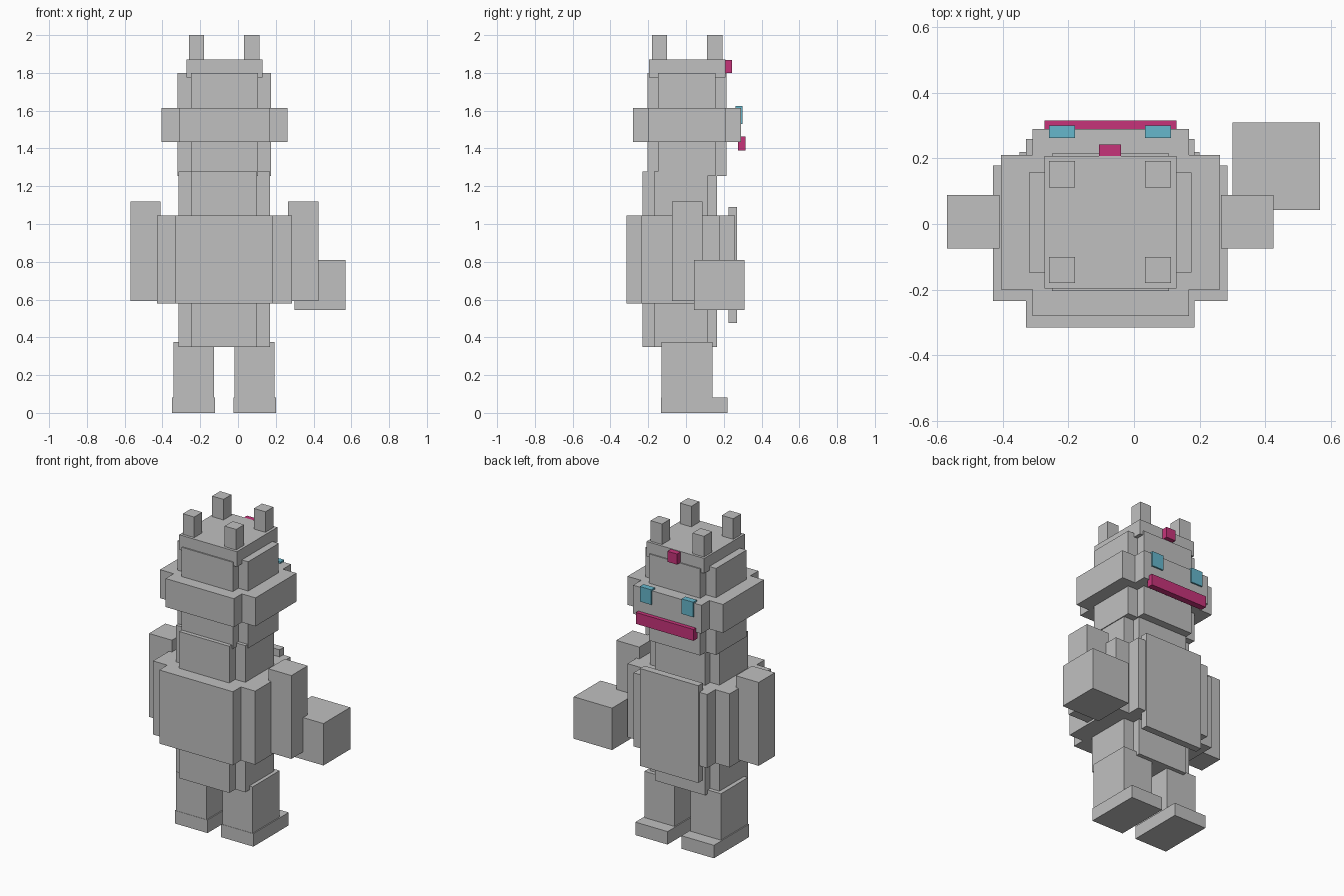
import bpy

old = bpy.data.objects.get("Cube")
if old:
    bpy.data.objects.remove(old, do_unlink=True)


def material(name, rgb):
    mat = bpy.data.materials.new(name)
    mat.use_nodes = True
    mat.diffuse_color = (*rgb, 1)
    bsdf = mat.node_tree.nodes["Principled BSDF"]
    bsdf.inputs["Base Color"].default_value = (*rgb, 1)
    return mat


GREY = material("light grey", (0.53, 0.53, 0.53))
PINK = material("deep pink", (0.565, 0.034, 0.195))
BLUE = material("sky blue", (0.133, 0.474, 0.604))


def box(name, xs, ys, zs, mat=GREY):
    """Box spanning the given (min, max) range on each axis."""
    bpy.ops.mesh.primitive_cube_add(size=1, location=[sum(r) / 2 for r in (xs, ys, zs)])
    obj = bpy.context.object
    obj.name = name
    obj.scale = [r[1] - r[0] for r in (xs, ys, zs)]
    bpy.ops.object.transform_apply(location=False, rotation=False, scale=True)
    obj.data.materials.append(mat)
    return obj


def notched_block(name, wide_x, wide_y, deep_x, deep_y, zs):
    """Block with stepped corners, from a wide box crossing a deep box."""
    box(name + "_wide", wide_x, wide_y, zs)
    box(name + "_deep", deep_x, deep_y, zs)


# Body and head tiers
notched_block("inner_body", (-0.315, 0.17), (-0.17, 0.115),
              (-0.25, 0.10), (-0.23, 0.165), (0.35, 1.277))
notched_block("torso", (-0.43, 0.285), (-0.235, 0.178),
              (-0.33, 0.185), (-0.315, 0.26), (0.58, 1.045))
notched_block("head", (-0.32, 0.175), (-0.148, 0.157),
              (-0.25, 0.107), (-0.205, 0.215), (1.253, 1.80))
notched_block("brim", (-0.405, 0.262), (-0.20, 0.21),
              (-0.31, 0.167), (-0.28, 0.29), (1.435, 1.615))
box("crown", (-0.273, 0.13), (-0.197, 0.208), (1.775, 1.87))
box("belly_plate", (-0.275, 0.133), (0.225, 0.27), (0.475, 1.09))

# Crown posts and eyes
for side, xs in (("right", (-0.26, -0.18)), ("left", (0.033, 0.113))):
    box(side + "_front_post", xs, (-0.18, -0.10), (1.85, 2.0))
    box(side + "_back_post", xs, (0.112, 0.192), (1.85, 2.0))
    box(side + "_eye", xs, (0.262, 0.30), (1.53, 1.625), BLUE)

# Mouth and forehead gem
box("mouth", (-0.273, 0.13), (0.275, 0.315), (1.39, 1.462), PINK)
box("forehead_gem", (-0.107, -0.04), (0.205, 0.243), (1.80, 1.867), PINK)

# Arms and the block held on the left
for side, xs in (("right", (-0.57, -0.41)), ("left", (0.265, 0.426))):
    box(side + "_arm", xs, (-0.075, 0.088), (0.593, 1.12))
box("held_block", (0.30, 0.568), (0.042, 0.31), (0.545, 0.81))

# Legs and feet
for side, leg_x in (("right", (-0.342, -0.128)), ("left", (-0.018, 0.193))):
    box(side + "_leg", leg_x, (-0.13, 0.14), (0.01, 0.375))
    box(side + "_foot", (leg_x[0] - 0.007, leg_x[1] + 0.007), (-0.132, 0.22), (0, 0.082))
